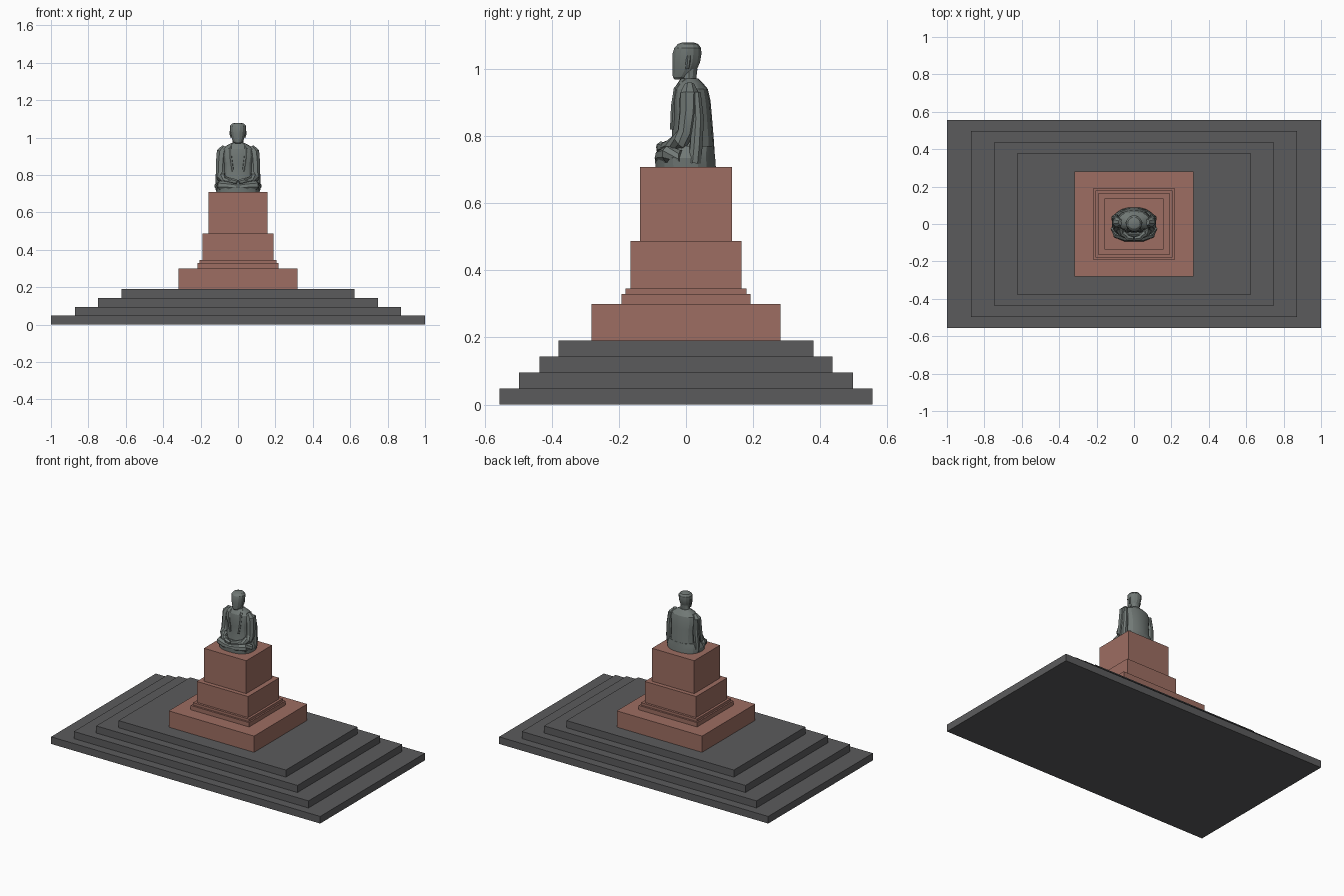
import bpy, bmesh, math
from mathutils import Vector

cube = bpy.data.objects.get("Cube")
if cube:
    bpy.data.objects.remove(cube, do_unlink=True)


def material(name, rgb):
    m = bpy.data.materials.new(name)
    m.use_nodes = True
    m.diffuse_color = (*rgb, 1)
    m.node_tree.nodes["Principled BSDF"].inputs["Base Color"].default_value = (*rgb, 1)
    return m


stone = material("dark stone", (0.105, 0.105, 0.108))
brick = material("red sandstone", (0.34, 0.155, 0.122))
bronze = material("grey bronze", (0.165, 0.19, 0.18))


def finish(bm, name, mat, smooth=None):
    bmesh.ops.recalc_face_normals(bm, faces=bm.faces)
    me = bpy.data.meshes.new(name)
    bm.to_mesh(me)
    bm.free()
    me.materials.append(mat)
    ob = bpy.data.objects.new(name, me)
    bpy.context.collection.objects.link(ob)
    if smooth:
        bpy.ops.object.select_all(action='DESELECT')
        ob.select_set(True)
        bpy.context.view_layer.objects.active = ob
        bpy.ops.object.shade_smooth_by_angle(angle=math.radians(smooth))
    return ob


def slab(name, hx, hy, z0, z1, mat):
    bm = bmesh.new()
    bmesh.ops.create_cube(bm, size=1)
    for v in bm.verts:
        v.co = Vector((v.co.x * 2 * hx, v.co.y * 2 * hy, z0 + (v.co.z + 0.5) * (z1 - z0)))
    return finish(bm, name, mat)


def skin_rings(bm, rings):
    """Join rings of points into a closed tube."""
    loops = [[bm.verts.new(p) for p in r] for r in rings]
    n = len(loops[0])
    for a, b in zip(loops, loops[1:]):
        for i in range(n):
            j = (i + 1) % n
            bm.faces.new((a[i], a[j], b[j], b[i]))
    bm.faces.new(loops[0][::-1])
    bm.faces.new(loops[-1])


def loft(name, sections, sides=16, power=1.0, smooth=20):
    """Stack of horizontal ovals: z, front y, back y, half width."""
    bm = bmesh.new()
    rings = []
    for z, front, back, w in sections:
        ring = []
        for i in range(sides):
            a = 2 * math.pi * i / sides
            c, s = math.cos(a), math.sin(a)
            c = math.copysign(abs(c) ** power, c)
            s = math.copysign(abs(s) ** power, s)
            ring.append((w * c, (front + back) / 2 + (back - front) / 2 * s, z))
        rings.append(ring)
    skin_rings(bm, rings)
    return finish(bm, name, bronze, smooth)


def limb(name, path, sides=8):
    """Tube along a path of (x, y, z, radius), made for both sides."""
    pts = [Vector(p[:3]) for p in path]
    for side, label in ((1, "left"), (-1, "right")):
        bm = bmesh.new()
        rings = []
        for i, p in enumerate(pts):
            t = (pts[min(i + 1, len(pts) - 1)] - pts[max(i - 1, 0)]).normalized()
            u = t.cross(Vector((0.3, 1, 0.2))).normalized()
            v = t.cross(u)
            r = path[i][3]
            ring = [p + r * (u * math.cos(k * 2 * math.pi / sides) + v * math.sin(k * 2 * math.pi / sides))
                    for k in range(sides)]
            rings.append([(q.x * side, q.y, q.z) for q in ring])
        skin_rings(bm, rings)
        finish(bm, f"{label}_{name}", bronze, 25)


# Stepped platform
for i, (hx, hy) in enumerate([(1, 0.556), (0.872, 0.497), (0.748, 0.437), (0.622, 0.38)]):
    slab(f"platform_step_{i + 1}", hx, hy, i * 0.0477, (i + 1) * 0.0477, stone)

# Pedestal
slab("pedestal_base", 0.317, 0.282, 0.19, 0.3, brick)
slab("lower_moulding", 0.217, 0.192, 0.3, 0.329, brick)
slab("upper_moulding", 0.207, 0.18, 0.329, 0.346, brick)
slab("pedestal_middle", 0.191, 0.165, 0.346, 0.487, brick)
slab("pedestal_top", 0.157, 0.137, 0.487, 0.708, brick)

# Robe skirt and crossed legs
loft("robe_skirt", [(0.708, -0.092, 0.09, 0.116), (0.735, -0.094, 0.088, 0.119),
                    (0.752, -0.08, 0.086, 0.112), (0.77, -0.055, 0.084, 0.1)], 18, 0.85)
limb("folded_leg", [(0.108, -0.015, 0.74, 0.02), (0.092, -0.052, 0.745, 0.026),
                    (0.045, -0.07, 0.738, 0.024), (-0.03, -0.074, 0.73, 0.018)])

# Torso
loft("torso", [(0.74, -0.05, 0.086, 0.09), (0.80, -0.042, 0.082, 0.083), (0.86, -0.04, 0.077, 0.083),
               (0.905, -0.042, 0.073, 0.09), (0.94, -0.036, 0.065, 0.083),
               (0.958, -0.025, 0.05, 0.06), (0.972, -0.015, 0.036, 0.033)], 16, 0.85)

# Arms resting in the lap
limb("arm", [(0.07, 0.01, 0.952, 0.016), (0.085, 0.01, 0.925, 0.03), (0.09, 0.008, 0.87, 0.029),
             (0.092, 0.0, 0.81, 0.027), (0.09, -0.018, 0.785, 0.026),
             (0.065, -0.047, 0.77, 0.02), (0.035, -0.066, 0.767, 0.015)])
limb("sleeve_drape", [(0.094, 0.03, 0.93, 0.014), (0.098, 0.035, 0.85, 0.019),
                      (0.102, 0.03, 0.77, 0.02), (0.1, 0.025, 0.72, 0.02)])
limb("hand", [(0.052, -0.06, 0.77, 0.012), (0.03, -0.074, 0.769, 0.015),
              (0.005, -0.078, 0.762, 0.012)], 6)

# Robe lapels crossing the chest
limb("robe_lapel", [(0.032, 0.0, 0.966, 0.008), (0.042, -0.028, 0.94, 0.009),
                    (0.04, -0.036, 0.89, 0.009), (0.03, -0.04, 0.82, 0.008)], 6)

# Neck and head
loft("neck", [(0.955, -0.018, 0.036, 0.034), (0.975, -0.014, 0.031, 0.029),
              (1.0, -0.014, 0.034, 0.029)], 12)
loft("head", [(0.968, -0.034, -0.008, 0.014), (0.976, -0.04, 0.012, 0.024), (0.995, -0.041, 0.032, 0.033),
              (1.02, -0.042, 0.043, 0.039), (1.045, -0.041, 0.047, 0.043), (1.062, -0.036, 0.046, 0.043),
              (1.074, -0.025, 0.037, 0.033), (1.079, -0.01, 0.022, 0.016)], 14)
limb("ear", [(0.038, 0.008, 1.04, 0.006), (0.039, 0.006, 1.02, 0.007), (0.035, 0.004, 1.0, 0.005)], 6)
